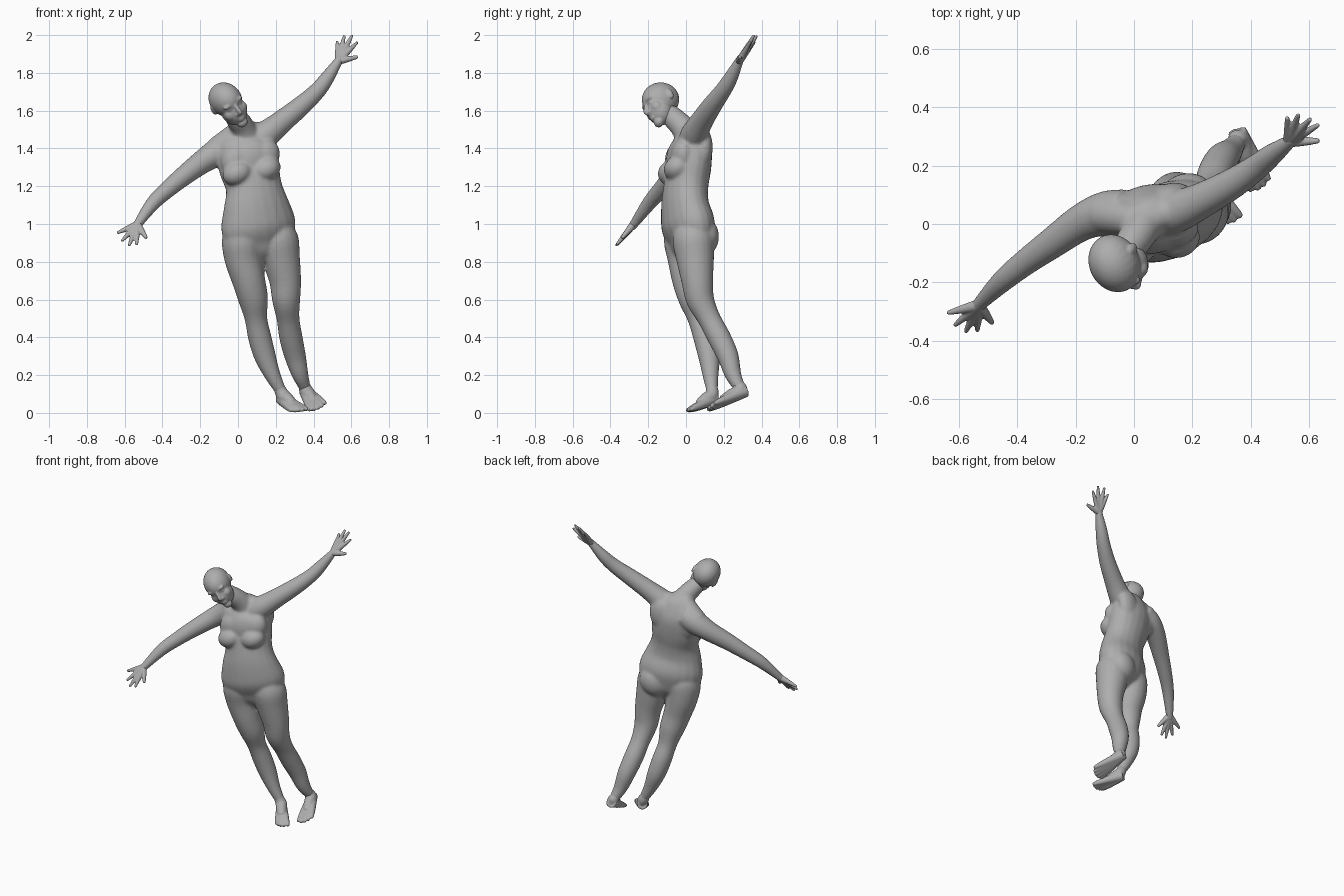
import bpy, bmesh, math
from mathutils import Vector, Matrix

cube = bpy.data.objects.get("Cube")
if cube:
    bpy.data.objects.remove(cube)

skin = bpy.data.materials.new("plain grey")
skin.use_nodes = True
GREY = (0.42, 0.42, 0.42, 1)
skin.diffuse_color = GREY
skin.node_tree.nodes["Principled BSDF"].inputs["Base Color"].default_value = GREY

# Body axes: the hips are turned toward the figure's left, the chest less so
UP = Vector((0, 0, 1))
LEFT = Vector((0.9, 0.42, 0.1)).normalized()
FRONT = Vector((0.42, -0.9, 0)).normalized()
CHEST_LEFT = Vector((0.97, 0.2, 0.14)).normalized()
CHEST_FRONT = Vector((0.2, -0.97, 0)).normalized()
HIPS = (-LEFT, FRONT, UP)
CHEST = (-CHEST_LEFT, CHEST_FRONT, UP)


def spline(points, steps=4):
    """Smooth curve through the points, radii included."""
    p = [Vector(q if len(q) == 5 else (*q, q[3])) for q in points]
    p = [p[0] * 2 - p[1]] + p + [p[-1] * 2 - p[-2]]
    out = []
    for a, b, c, d in zip(p, p[1:], p[2:], p[3:]):
        for i in range(steps):
            t = i / steps
            out.append((b * 2 + (c - a) * t + (a * 2 - b * 5 + c * 4 - d) * t * t
                        + (b * 3 - a - c * 3 + d) * t ** 3) / 2)
    return out + [p[-2]]


def tube(bm, points, hint=LEFT, end_hint=None, sides=20):
    """Loft of elliptical rings; each point is x, y, z, radius[, second radius]."""
    path = spline(points)
    last = len(path) - 1
    rings = []
    for i, q in enumerate(path):
        along = (path[min(i + 1, last)] - path[max(i - 1, 0)]).to_3d().normalized()
        h = hint.lerp(end_hint or hint, i / last)
        u = (h - along * h.dot(along)).normalized()
        v = along.cross(u)
        rings.append([bm.verts.new(q.to_3d() + u * q[3] * math.cos(k * math.tau / sides)
                                   + v * q[4] * math.sin(k * math.tau / sides))
                      for k in range(sides)])
    for r, s in zip(rings, rings[1:]):
        for k in range(sides):
            j = (k + 1) % sides
            bm.faces.new((r[k], r[j], s[j], s[k]))
    bm.faces.new(rings[0][::-1])
    bm.faces.new(rings[-1])


def blob(bm, centre, radii, axes):
    """Ellipsoid along the given axes."""
    m = Matrix([a * r for a, r in zip(axes, radii)]).transposed().to_4x4()
    m.translation = centre
    bmesh.ops.create_uvsphere(bm, u_segments=24, v_segments=16, radius=1, matrix=m)


def digits(bm, base, tips, knuckle, radii):
    """Fan of fingers or toes that merge into a palm or sole at the base."""
    base = Vector(base)
    for tip in tips:
        tip = Vector(tip)
        mid = base.lerp(tip, knuckle)
        near = mid.lerp(tip, 0.92)
        tube(bm, [(*base, radii[0]), (*mid, radii[1]), (*near, radii[2]),
                  (*tip, radii[2] * 0.6)], Vector((0.3, 0.2, 0.9)), sides=12)


def finish(name, bm, voxel, smoothing):
    """Fuse overlapping volumes into one smooth skin with outward normals."""
    bmesh.ops.recalc_face_normals(bm, faces=bm.faces)
    mesh = bpy.data.meshes.new(name)
    bm.to_mesh(mesh)
    bm.free()
    ob = bpy.data.objects.new(name, mesh)
    bpy.context.collection.objects.link(ob)
    fuse = ob.modifiers.new("fuse", 'REMESH')
    fuse.mode = 'VOXEL'
    fuse.voxel_size = voxel
    soft = ob.modifiers.new("soften", 'SMOOTH')
    soft.factor = 0.5
    soft.iterations = smoothing
    graph = bpy.context.evaluated_depsgraph_get()
    fused = bmesh.new()
    fused.from_mesh(ob.evaluated_get(graph).to_mesh())
    bmesh.ops.recalc_face_normals(fused, faces=fused.faces)
    if fused.calc_volume(signed=True) < 0:
        bmesh.ops.reverse_faces(fused, faces=fused.faces)
    for f in fused.faces:
        f.smooth = True
        f.material_index = 0
    ob.modifiers.clear()
    fused.to_mesh(mesh)
    fused.free()
    mesh.materials.clear()
    mesh.materials.append(skin)


# Torso and neck
body = bmesh.new()
tube(body, [(.125, .025, .8, .04, .04), (.122, .02, .86, .13, .085), (.115, .02, .92, .19, .11),
            (.107, .01, 1, .206, .131), (.097, -.005, 1.1, .18, .12), (.083, 0, 1.2, .152, .115),
            (.06, .015, 1.3, .165, .115), (.045, .025, 1.4, .16, .108), (.042, .025, 1.47, .125, .08),
            (.035, .01, 1.52, .06, .055)], LEFT, CHEST_LEFT)
tube(body, [(.04, .02, 1.46, .08), (.022, -.02, 1.515, .065), (-.003, -.06, 1.555, .06),
            (-.03, -.095, 1.59, .053)])
ribs = Vector((.056, .015, 1.28))
blob(body, ribs + CHEST_FRONT * .06 + UP * .06, (.12, .058, .11), CHEST)     # breastbone
for side in (1, -1):
    across = CHEST_LEFT * side
    blob(body, ribs + across * .078 + CHEST_FRONT * .08, (.08, .07, .066), CHEST)              # breast
    blob(body, ribs + across * .075 + CHEST_FRONT * .05 + UP * .07, (.085, .062, .09), CHEST)  # upper chest
    blob(body, ribs + across * .08 - CHEST_FRONT * .06 + UP * .11, (.085, .05, .11), CHEST)    # shoulder blade
    blob(body, Vector((.115, .02, .92)) + LEFT * side * .085 - FRONT * .035,
         (.1, .085, .105), HIPS)                                                               # buttock

# Arms: left one raised, right one lowered
tube(body, [(.09, .03, 1.43, .075), (.15, .045, 1.475, .073), (.23, .08, 1.54, .062),
            (.34, .14, 1.63, .053), (.42, .195, 1.705, .045), (.47, .235, 1.77, .039),
            (.53, .28, 1.86, .025), (.545, .295, 1.885, .022)], UP)
tube(body, [(-.03, .04, 1.42, .08), (-.1, .035, 1.385, .077), (-.18, .005, 1.335, .064),
            (-.28, -.065, 1.26, .054), (-.37, -.13, 1.185, .046), (-.45, -.195, 1.11, .039),
            (-.53, -.275, 1, .025), (-.545, -.295, .975, .022)], UP)
# Trapezius slopes from the neck to each shoulder
tube(body, [(.03, .01, 1.5, .055), (.1, .035, 1.485, .055), (.17, .055, 1.495, .055)], UP)
tube(body, [(.01, .01, 1.5, .055), (-.05, .025, 1.445, .063), (-.11, .035, 1.395, .067)], UP)

# Legs: the right one in front of the left
tube(body, [(.035, -.005, 1, .075, .09), (.025, -.008, .92, .11), (.028, .002, .82, .101),
            (.057, .015, .7, .088), (.081, .04, .6, .079), (.095, .068, .5, .06), (.115, .1, .4, .062),
            (.143, .122, .3, .058), (.183, .13, .2, .043), (.235, .14, .1, .028)])
tube(body, [(.195, .035, 1, .075, .09), (.21, .038, .92, .11), (.228, .048, .82, .101),
            (.25, .06, .7, .085), (.255, .075, .6, .075), (.265, .122, .5, .061), (.28, .175, .4, .062),
            (.303, .222, .3, .057), (.33, .25, .2, .044), (.36, .292, .12, .028)])
finish("body", body, .007, 18)

# Hands: four fingers and a thumb each
for name, wrist, thumb, tips in (
        ("left_hand", (.532, .282, 1.862), (.635, .285, 1.885),
         [(.525, .365, 1.967), (.563, .375, 1.997), (.605, .36, 2.0), (.633, .34, 1.963)]),
        ("right_hand", (-.532, -.278, .998), (-.485, -.34, .925),
         [(-.64, -.305, .953), (-.615, -.348, .91), (-.577, -.37, .885), (-.537, -.367, .89)])):
    hand = bmesh.new()
    digits(hand, wrist, tips, .5, (.021, .015, .008))
    digits(hand, wrist, [thumb], .5, (.02, .016, .009))
    finish(name, hand, .004, 4)

# Feet: lifted heel, ankle running into the instep, and five toes
for name, heel, shin, ankle, ball, tips in (
        ("left_foot", (.355, .315, .115), (.345, .268, .16), (.36, .29, .12), (.4, .19, .065),
         [(.38, .118, .014), (.403, .113, .016), (.427, .118, .024), (.447, .13, .036), (.463, .15, .05)]),
        ("right_foot", (.228, .155, .075), (.21, .135, .15), (.237, .137, .095), (.29, .07, .048),
         [(.368, .025, .018), (.347, .01, .014), (.327, .004, .012), (.306, .007, .01), (.286, .016, .01)])):
    foot = bmesh.new()
    digits(foot, heel, tips, .68, (.033, .021, .011))
    tube(foot, [(*shin, .028), (*ankle, .036), (*Vector(ankle).lerp(Vector(ball), .5), .034),
                (*ball, .025)])
    finish(name, foot, .005, 5)

# Head: tipped to the right, looking down and to the left
crown = Vector((-.4, -.45, .8)).normalized()
face = Vector((.5, -.75, -.3))
face = (face - crown * face.dot(crown)).normalized()
cheek = crown.cross(face)
SKULL = (-cheek, face, crown)
centre = Vector((-.055, -.13, 1.64))


def at(side, forward, up):
    return centre + cheek * side + face * forward + crown * up


head = bmesh.new()
blob(head, at(0, -.006, .022), (.084, .103, .093), SKULL)       # skull
blob(head, at(0, .034, -.042), (.069, .069, .08), SKULL)        # jaw
blob(head, at(0, .073, -.106), (.03, .026, .026), SKULL)        # chin
tube(head, [(*at(0, .086, .022), .01), (*at(0, .101, -.005), .011),
            (*at(0, .111, -.028), .014), (*at(0, .098, -.042), .012)], cheek, sides=12)  # nose
for z in (-.066, -.078):                                        # lips
    blob(head, at(0, .091, z), (.024, .014, .008), SKULL)
for s in (1, -1):
    blob(head, at(s * .03, .078, .025), (.032, .016, .013), SKULL)    # brow
    blob(head, at(s * .03, .074, .002), (.018, .015, .013), SKULL)    # eye
    blob(head, at(s * .036, .06, -.034), (.033, .031, .036), SKULL)   # cheekbone
    blob(head, at(s * .013, .098, -.037), (.01, .012, .009), SKULL)   # nostril
    blob(head, at(s * .079, -.026, .002), (.012, .018, .031), SKULL)  # ear
finish("head", head, .0045, 8)
